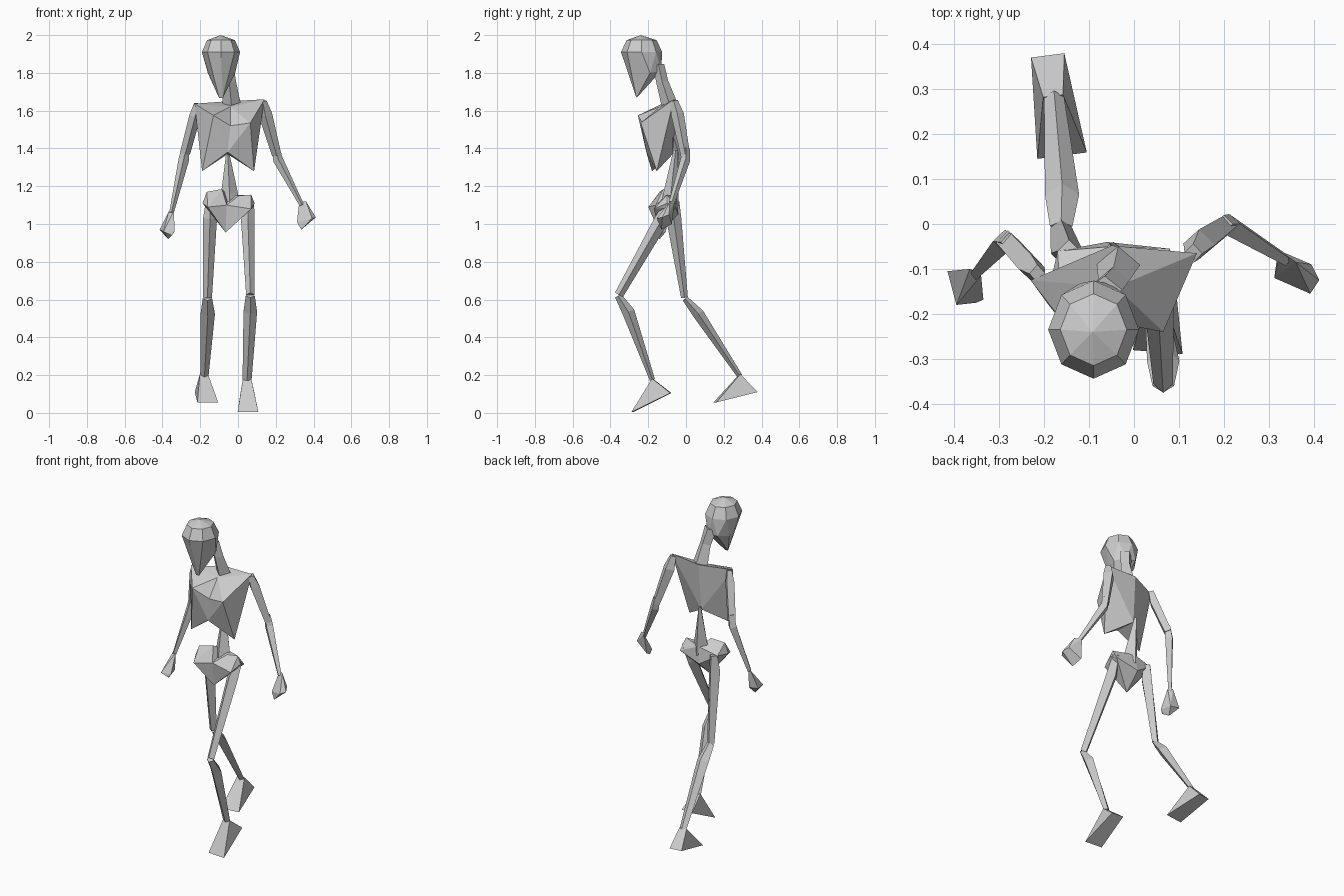
import bpy, bmesh, math
from mathutils import Vector


def finish(name, bm):
    bmesh.ops.recalc_face_normals(bm, faces=bm.faces)
    me = bpy.data.meshes.new(name)
    bm.to_mesh(me)
    bm.free()
    ob = bpy.data.objects.new(name, me)
    bpy.context.collection.objects.link(ob)
    return ob


def hull(name, pts):
    """Faceted solid wrapped around a few corner points."""
    bm = bmesh.new()
    for p in pts:
        bm.verts.new(p)
    res = bmesh.ops.convex_hull(bm, input=bm.verts)
    junk = [v for v in res["geom_interior"] if isinstance(v, bmesh.types.BMVert)]
    bmesh.ops.delete(bm, geom=junk, context='VERTS')
    return finish(name, bm)


def limb(name, joints, sides=4):
    """Low-poly limb through joints (x, y, z, half width, half depth)."""
    bm = bmesh.new()
    rings = []
    c = [Vector(j[:3]) for j in joints]
    for i, j in enumerate(joints):
        t = (c[min(i + 1, len(c) - 1)] - c[max(i - 1, 0)]).normalized()
        side = Vector((1, 0, 0))
        side = (side - t * side.dot(t)).normalized()
        front = t.cross(side)
        rings.append([bm.verts.new(c[i] + side * j[3] * math.cos(a) + front * j[4] * math.sin(a))
                      for a in (2 * math.pi * k / sides for k in range(sides))])
    for a, b in zip(rings, rings[1:]):
        for k in range(sides):
            n = (k + 1) % sides
            bm.faces.new((a[k], a[n], b[n], b[k]))
    bm.faces.new(rings[0])
    bm.faces.new(rings[-1])
    return finish(name, bm)


def ring(x, y, z, r, n=8):
    return [(x + r * math.sin(2 * math.pi * k / n), y + r * 1.08 * math.cos(2 * math.pi * k / n), z)
            for k in range(n)]


# Head: domed skull tapering to the chin
hull("head", ring(-.09, -.235, 1.91, .101) + ring(-.09, -.235, 1.973, .074) + [
    (-.092, -.24, 2.0), (-.16, -.19, 1.8), (-.015, -.19, 1.8),
    (-.12, -.132, 1.81), (-.055, -.132, 1.81),
    (-.1, -.262, 1.667), (-.08, -.262, 1.667)])

# Neck
limb("neck", [(-.065, -.145, 1.84, .04, .03), (-.045, -.125, 1.75, .035, .032),
              (-.035, -.09, 1.64, .048, .042)])

# Rib cage: shoulders, chest points, arched lower edge
chest = [(-.23, -.125, 1.637), (.14, -.065, 1.66), (-.05, -.048, 1.65), (-.04, -.14, 1.62),
         (-.13, -.255, 1.575), (.065, -.24, 1.535), (-.04, -.22, 1.52), (-.055, -.21, 1.38),
         (-.19, -.18, 1.28), (.085, -.155, 1.28), (-.055, -.07, 1.37)]
faces = [(0, 3, 2), (3, 1, 2), (0, 4, 3), (3, 5, 1), (3, 4, 6), (3, 6, 5), (4, 7, 6), (6, 7, 5),
         (4, 8, 7), (5, 7, 9), (0, 8, 4), (1, 5, 9), (0, 2, 10), (0, 10, 8), (2, 1, 10),
         (1, 9, 10), (7, 8, 10), (7, 10, 9)]
bm = bmesh.new()
vs = [bm.verts.new(p) for p in chest]
for f in faces:
    bm.faces.new([vs[i] for i in f])
finish("rib_cage", bm)

# Waist: spike rising from the pelvis to the back of the ribs
limb("waist", [(-.045, -.085, 1.1, .055, .045), (-.045, -.08, 1.16, .045, .04),
               (-.055, -.055, 1.39, .006, .012)])

# Pelvis: two basin halves meeting at a low point
hull("pelvis_right", [(-.188, -.14, 1.11), (-.165, -.14, 1.17), (-.085, -.12, 1.185),
                      (-.05, -.05, 1.15), (-.17, -.06, 1.12), (-.16, -.2, 1.09),
                      (-.06, -.16, 1.1), (-.065, -.14, .955), (-.06, -.04, 1.05)])
hull("pelvis_left", [(.088, -.1, 1.11), (.07, -.1, 1.155), (.005, -.11, 1.15),
                     (-.05, -.05, 1.15), (.08, -.055, 1.09), (.07, -.17, 1.08),
                     (-.06, -.16, 1.1), (-.065, -.14, .955), (-.06, -.04, 1.05)])

# Arms
limb("upper_arm_left", [(.132, -.065, 1.65, .02, .022), (.145, -.045, 1.58, .036, .034),
                        (.205, -.003, 1.365, .025, .025)])
limb("forearm_left", [(.2, 0, 1.4, .02, .02), (.212, -.003, 1.34, .027, .026),
                      (.338, -.08, 1.1, .012, .014)])
limb("upper_arm_right", [(-.215, -.11, 1.637, .018, .02), (-.228, -.098, 1.57, .03, .03),
                         (-.28, -.04, 1.375, .027, .027)])
limb("forearm_right", [(-.277, -.04, 1.41, .02, .02), (-.287, -.04, 1.34, .028, .028),
                       (-.352, -.11, 1.06, .012, .015)])

# Hands: faceted fists
hull("hand_left", [(.325, -.06, 1.12), (.36, -.085, 1.12), (.312, -.12, 1.01), (.395, -.09, 1.05),
                   (.412, -.125, 1.035), (.392, -.155, 1.03), (.335, -.13, .97), (.318, -.075, 1.0)])
hull("hand_right", [(-.365, -.1, 1.07), (-.34, -.115, 1.07), (-.415, -.105, .97),
                    (-.395, -.18, .96), (-.35, -.175, .94), (-.335, -.168, .96),
                    (-.37, -.14, .92), (-.352, -.105, .96)])

# Legs: left strides forward, right trails behind
limb("thigh_left", [(.06, -.08, 1.12, .025, .025), (.052, -.13, 1.02, .036, .038),
                    (.065, -.355, .625, .022, .024)])
limb("shin_left", [(.065, -.36, .62, .024, .018), (.065, -.305, .535, .036, .033),
                   (.048, -.178, .175, .024, .014)])
limb("thigh_right", [(-.145, -.06, 1.12, .025, .025), (-.148, -.065, 1.03, .037, .04),
                     (-.162, -.008, .61, .024, .018)])
limb("shin_right", [(-.162, -.005, .605, .025, .016), (-.16, .065, .525, .038, .03),
                    (-.178, .285, .195, .022, .014)])


def foot(name, ankle, heel, toe, skew):
    """Wedge foot: narrow ankle, heel edge and wider toe edge."""
    pts = []
    for (x, y, z), w in ((ankle, .022), (heel, .037), (toe, .055)):
        pts += [(x + s * w, y + s * skew * w, z) for s in (-1, 1)]
    hull(name, pts)


foot("foot_left", (.048, -.178, .182), (.05, -.08, .105), (.053, -.285, .004), -.08)
foot("foot_right", (-.18, .285, .205), (-.192, .375, .11), (-.16, .152, .055), .13)
